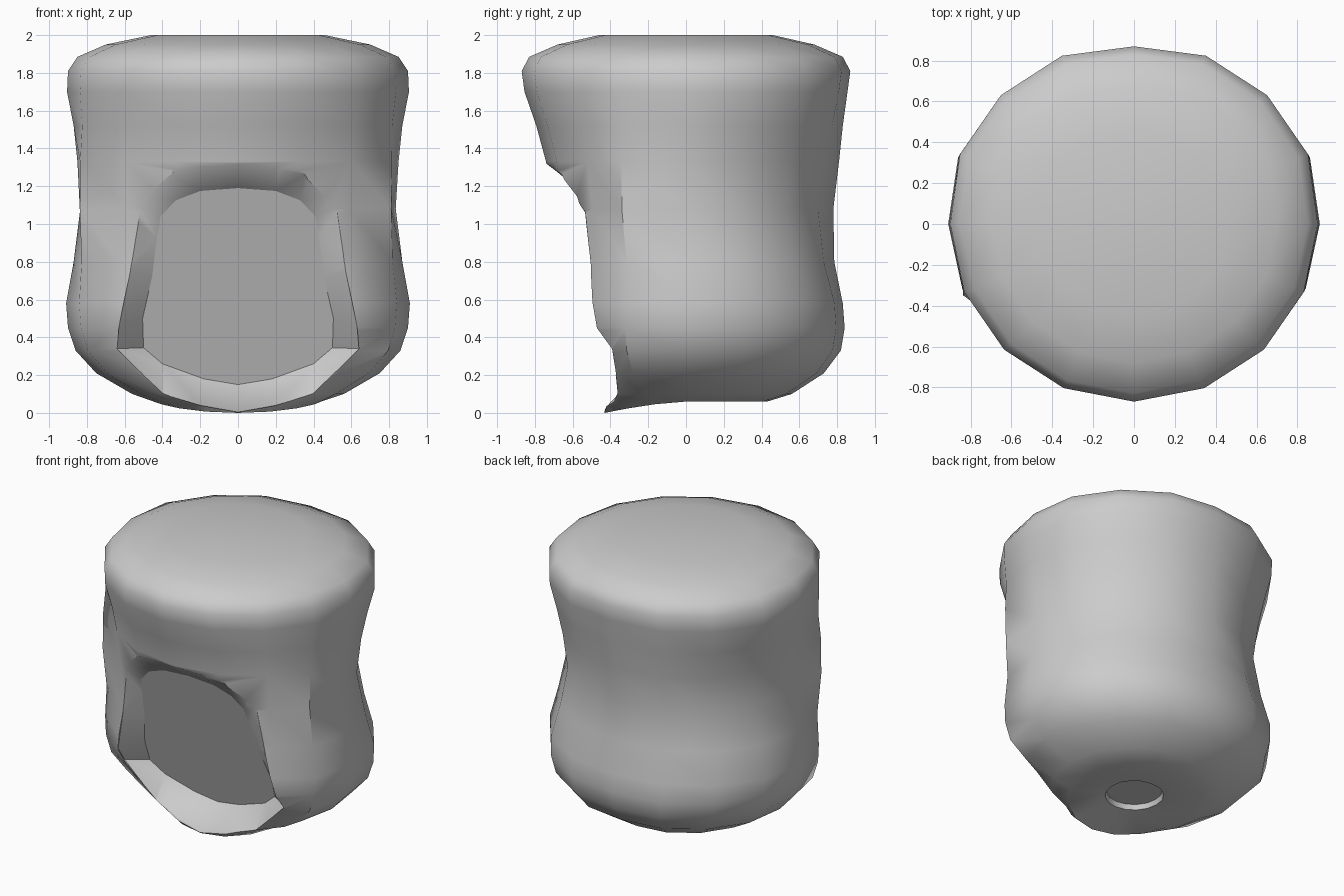
import bpy, bmesh, math

if "Cube" in bpy.data.objects:
    bpy.data.objects.remove(bpy.data.objects["Cube"])

SIDES = 16


def make_object(name, bm):
    bmesh.ops.recalc_face_normals(bm, faces=bm.faces)
    mesh = bpy.data.meshes.new(name)
    bm.to_mesh(mesh)
    bm.free()
    ob = bpy.data.objects.new(name, mesh)
    bpy.context.collection.objects.link(ob)
    return ob


def loft(name, rings):
    """Skin closed rings of equal length and cap both ends."""
    bm = bmesh.new()
    loops = [[bm.verts.new(p) for p in ring] for ring in rings]
    for a, b in zip(loops, loops[1:]):
        n = len(a)
        for i in range(n):
            bm.faces.new((a[i], a[(i + 1) % n], b[(i + 1) % n], b[i]))
    bm.faces.new(loops[0])
    bm.faces.new(loops[-1])
    return make_object(name, bm)


# Barrel body from lid to neck socket: half width, half depth, height, front flattening
profile = [
    (0.46, 0.46, 2.00, 1), (0.70, 0.68, 1.95, 1), (0.85, 0.83, 1.885, 1),
    (0.90, 0.87, 1.81, 1), (0.905, 0.855, 1.70, 1), (0.87, 0.83, 1.52, 0.955),
    (0.85, 0.81, 1.33, 0.915), (0.835, 0.78, 1.08, 0.90), (0.87, 0.785, 0.80, 0.86),
    (0.91, 0.83, 0.58, 0.81), (0.90, 0.84, 0.45, 0.79), (0.86, 0.82, 0.33, 0.69),
    (0.75, 0.73, 0.21, 0.70), (0.56, 0.56, 0.10, 0.91), (0.44, 0.43, 0.06, 1),
    (0.19, 0.19, 0.065, 1), (0.18, 0.18, 0.10, 1),
]


def body_ring(rx, ry, z, flat):
    ring = []
    mid = max(0.0, 1 - abs(z - 1.15) / 0.5)
    for i in range(SIDES):
        a = 2 * math.pi * i / SIDES
        x, y, h = rx * math.cos(a), ry * math.sin(a), z
        front = max(0.0, -math.sin(a))
        # flattened face, fuller front corners, pinched back corners, lowered chin
        if 10 <= i <= 14:
            y *= flat
        elif i in (9, 15):
            k = 1 + (0.10 if i == 9 else 0.06) * mid
            x, y = x * k, y * (k + 0.1 * mid)
        elif i in (1, 2, 3, 5, 6, 7):
            k = 1.025 - 0.065 * mid
            x, y = x * k, y * k
        if z == 0.06:
            h -= 0.06 * front ** 1.5
        ring.append((x, y, h))
    return ring


body = loft("hood_body", [body_ring(*p) for p in profile])

# Face opening: right half of the rim (x, y, z) and of the recessed panel (x, z)
rim = [(0, -0.74, 1.32), (0.20, -0.72, 1.315), (0.36, -0.68, 1.29), (0.50, -0.61, 1.21),
       (0.53, -0.54, 1.08), (0.57, -0.50, 0.75), (0.63, -0.47, 0.46), (0.64, -0.38, 0.34),
       (0.40, -0.365, 0.10), (0.20, -0.39, 0.04), (0, -0.42, 0.004)]
panel = [(0, 1.19), (0.20, 1.175), (0.33, 1.125), (0.41, 1.04), (0.43, 0.92), (0.455, 0.72),
         (0.505, 0.50), (0.50, 0.345), (0.40, 0.26), (0.18, 0.18), (0, 0.15)]
panel = [(x, -0.23 - 0.34 * (z - 0.15) / 1.04, z) for x, z in panel]


def mirrored(half):
    return half + [(-x, y, z) for x, y, z in half[-2:0:-1]]


rim, panel = mirrored(rim), mirrored(panel)
cutter = loft("face_cutter", [[(x, -1.2, z) for x, y, z in rim], rim, panel])
cutter.hide_render = True

# Carve the opening
bpy.context.view_layer.objects.active = body
body.select_set(True)
cutter.select_set(False)
cut = body.modifiers.new("face_opening", 'BOOLEAN')
cut.operation = 'DIFFERENCE'
cut.solver = 'EXACT'
cut.object = cutter
bpy.ops.object.modifier_apply(modifier=cut.name)
bpy.data.objects.remove(cutter)

# Soft surface, with the recessed panel kept flat
bpy.ops.object.shade_smooth_by_angle(angle=math.radians(43))
for face in body.data.polygons:
    c = face.center
    if abs(c.y + 0.23 + 0.34 * (c.z - 0.15) / 1.04) < 0.005 and face.normal.y < -0.9:
        face.use_smooth = False
